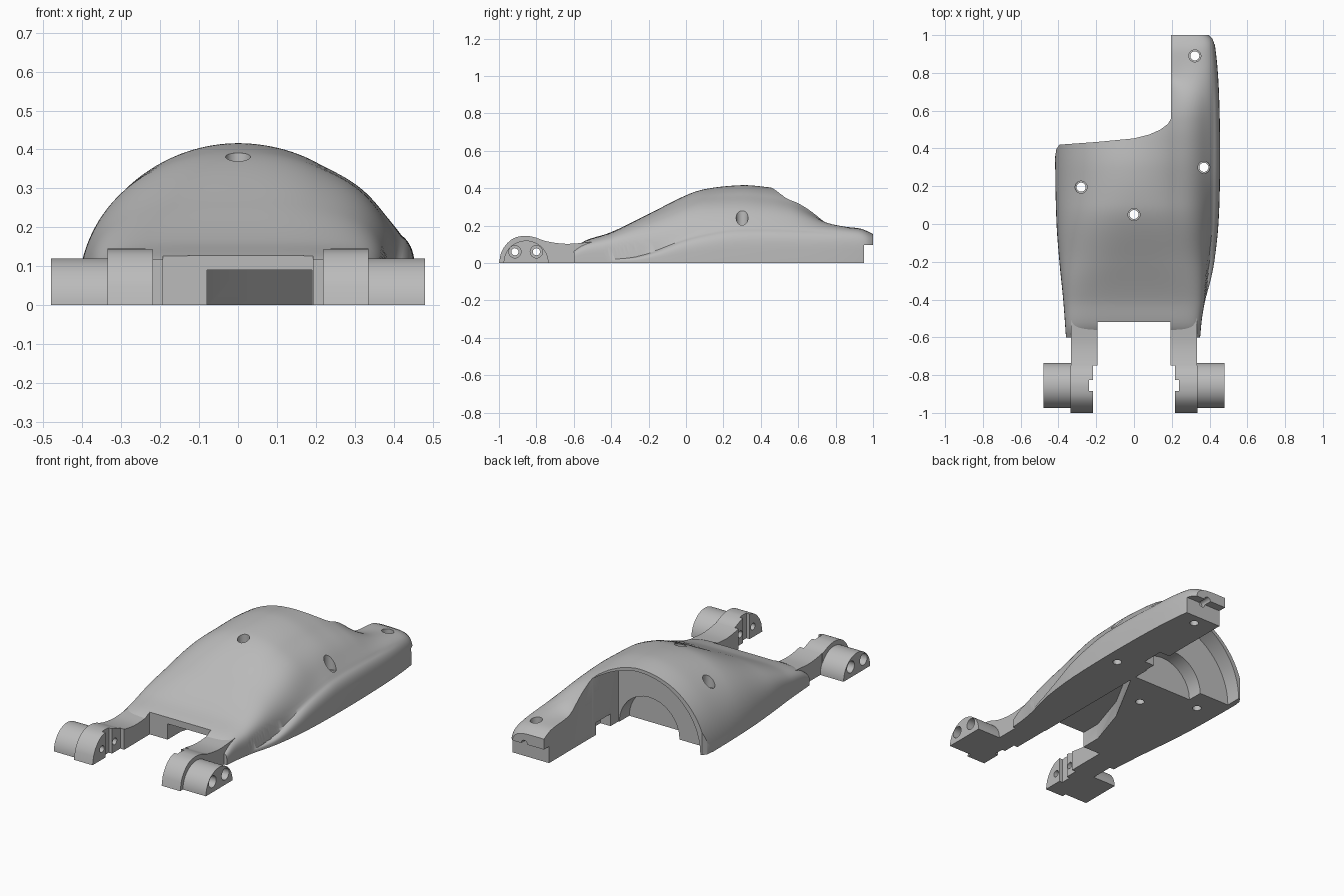
import bpy, bmesh, math

cube = bpy.data.objects.get("Cube")
if cube:
    bpy.data.objects.remove(cube, do_unlink=True)

grey = bpy.data.materials.new("grey_plastic")
grey.use_nodes = True
grey.diffuse_color = (0.5, 0.5, 0.5, 1)
grey.node_tree.nodes["Principled BSDF"].inputs["Base Color"].default_value = (0.5, 0.5, 0.5, 1)


def curve(points, t):
    """Smooth interpolation through (position, value) points."""
    if t <= points[0][0]:
        return points[0][1]
    if t >= points[-1][0]:
        return points[-1][1]
    i = next(k for k in range(len(points) - 1) if t <= points[k + 1][0])

    def slope(k):
        a, b = points[max(k - 1, 0)], points[min(k + 1, len(points) - 1)]
        return (b[1] - a[1]) / (b[0] - a[0])

    (x0, y0), (x1, y1) = points[i], points[i + 1]
    d = x1 - x0
    s = (t - x0) / d
    return ((2 * s**3 - 3 * s**2 + 1) * y0 + (s**3 - 2 * s**2 + s) * d * slope(i)
            + (3 * s**2 - 2 * s**3) * y1 + (s**3 - s**2) * d * slope(i + 1))


def make(name, bm):
    bmesh.ops.recalc_face_normals(bm, faces=bm.faces)
    mesh = bpy.data.meshes.new(name)
    bm.to_mesh(mesh)
    bm.free()
    mesh.materials.append(grey)
    obj = bpy.data.objects.new(name, mesh)
    bpy.context.collection.objects.link(obj)
    return obj


def prism(name, profile, axis, lo, hi):
    """Extrude a 2D profile along one axis."""
    place = {"x": lambda p, c: (c, p[0], p[1]),
             "y": lambda p, c: (p[0], c, p[1]),
             "z": lambda p, c: (p[0], p[1], c)}[axis]
    bm = bmesh.new()
    ends = [[bm.verts.new(place(p, c)) for p in profile] for c in (lo, hi)]
    for end in ends:
        bm.faces.new(end)
    n = len(profile)
    for i in range(n):
        j = (i + 1) % n
        bm.faces.new((ends[0][i], ends[0][j], ends[1][j], ends[1][i]))
    return make(name, bm)


def box(name, x, y, z):
    return prism(name, [(x[0], y[0]), (x[1], y[0]), (x[1], y[1]), (x[0], y[1])], "z", *z)


def arc(cx, cy, r, start=0, end=360, n=32):
    return [(cx + r * math.cos(math.radians(start + (end - start) * i / n)),
             cy + r * math.sin(math.radians(start + (end - start) * i / n)))
            for i in range(n + (abs(end - start) < 360))]


def cut(obj, cutter):
    mod = obj.modifiers.new("cut", "BOOLEAN")
    mod.operation = "DIFFERENCE"
    mod.solver = "EXACT"
    mod.object = cutter
    bpy.context.view_layer.update()
    bpy.context.view_layer.objects.active = obj
    bpy.ops.object.modifier_apply(modifier=mod.name)
    bpy.data.objects.remove(cutter, do_unlink=True)


def ramp(lo, hi, t):
    s = min(max((t - lo) / (hi - lo), 0), 1)
    return s * s * (3 - 2 * s)


# Shell shape along its length: dome height, half width, fullness, side rail
dome_h = [(-.6, .075), (-.56, .108), (-.52, .127), (-.4, .165), (-.2, .262), (0, .362), (.1, .395),
          (.3, .416), (.44, .405), (.52, .39), (.6, .36), (.7, .28), (.8, .16), (.86, .06), (.9, 0)]
half_w = [(-.6, .36), (-.4, .375), (-.2, .395), (0, .41), (.3, .417), (1, .417)]
fullness = [(-.6, 6), (-.4, 5), (-.2, 3.2), (0, 2.4), (.25, 2), (1, 2)]
rail_h = [(-.6, .03), (-.3, .035), (-.2, .06), (0, .145), (.2, .193), (.3, .202), (.5, .202),
          (.7, .195), (.88, .19), (.94, .182), (1, .155)]
rail_x = [(-.6, .35), (-.5, .36), (-.4, .378), (-.3, .405), (-.2, .425), (0, .447), (.3, .456),
          (.6, .453), (.8, .444), (.95, .428), (.98, .418), (1, .4)]


def top(x, y):
    xr = curve(rail_x, y)
    w = curve(half_w, y)
    if x > 0:
        w = min(w, xr)
    p = curve(fullness, y)
    a = max(curve(dome_h, y), 0) * max(1 - min(abs(x) / w, 1)**p, 0)**(1 / p)
    t = min(max((x - .2) / (xr - .2), 0), 1)
    b = curve(rail_h, y) * ramp(0, .2, x) * max(1 - t**5, 0)**(1 / 5)
    blend = .03 + .23 * ramp(.2, .36, x)
    return max((a + b + math.sqrt((a - b)**2 + blend * a * b)) / 2, .005)


# Main shell with its long side rail
bm = bmesh.new()
ROWS, COLS = 80, 80
upper, lower = [], []
for r in range(ROWS + 1):
    y = -.6 + 1.6 * r / ROWS
    xl, xr = -curve(half_w, y), curve(rail_x, y)
    xs = [(xl + xr) / 2 - (xr - xl) / 2 * math.cos(math.pi * c / COLS) for c in range(COLS + 1)]
    upper.append([bm.verts.new((x, y, top(x, y))) for x in xs])
    lower.append([bm.verts.new((x, y, 0)) for x in xs])
for r in range(ROWS):
    for c in range(COLS):
        for g in (upper, lower):
            bm.faces.new((g[r][c], g[r][c + 1], g[r + 1][c + 1], g[r + 1][c]))
    for c in (0, COLS):
        bm.faces.new((upper[r][c], upper[r + 1][c], lower[r + 1][c], lower[r][c]))
for r in (0, ROWS):
    for c in range(COLS):
        bm.faces.new((upper[r][c], upper[r][c + 1], lower[r][c + 1], lower[r][c]))
shell = make("shell", bm)

# Curved back edge and front opening between the legs
edge = [(-.6, .36), (-.416, .36), (-.412, .395), (-.395, .42), (-.2, .434), (0, .453), (.08, .473),
        (.14, .5), (.18, .53), (.197, .56), (.197, 1.2), (-.6, 1.2)]
cut(shell, prism("back_cutter", edge, "z", -.1, .6))
cut(shell, box("front_cutter", (-.193, .193), (-.7, -.52), (-.1, .3)))

# Hollow under the rear rim, round recess and tapering floor channel
hollow = [(.196, -.1)] + arc(0, 0, .385, math.degrees(math.acos(.196 / .385)), 180) + [(-.385, -.1)]
cut(shell, prism("hollow_cutter", hollow, "y", .33, .8))
cut(shell, prism("recess_cutter", arc(0, 0, .19), "y", .24, .4))
channel = [(-.08, -.7), (-.08, -.4), (0, -.15), (.19, .2), (.19, -.7)]
cut(shell, prism("channel_cutter", channel, "z", -.1, .09))

# Stepped, grooved end of the rail and notch on its inner side
cut(shell, box("step_cutter", (.1, .6), (.953, 1.1), (-.1, .095)))
cut(shell, prism("end_groove_cutter", arc(.32, .095, .02, n=16), "y", .93, 1.1))
cut(shell, box("notch_cutter", (.1, .26), (.4, .53), (-.1, .07)))

# Vertical screw holes with a wider mouth
for x, y in ((-.28, .195), (0, .05), (.37, .3), (.322, .89)):
    cut(shell, prism("hole_cutter", arc(x, y, .024, n=24), "z", -.1, .6))
    cut(shell, prism("mouth_cutter", arc(x, y, .032, n=24), "z", top(x, y) - .05, .6))
parts = [shell]

# Legs, feet and round pivots on both sides
leg_top = [(-1, 0), (-.992, .045), (-.965, .095), (-.92, .133), (-.86, .145), (-.81, .138),
           (-.75, .117), (-.65, .103), (-.55, .108), (-.44, .12)]


def leg_profile(lo, hi, n=28):
    ys = [lo + (hi - lo) * i / n for i in range(n + 1)]
    pts = [(y, curve(leg_top, y)) for y in ys]
    if pts[0][1] > 0:
        pts.insert(0, (lo, 0))
    return pts + [(hi, 0)]


for side, s in (("left", 1), ("right", -1)):
    leg = prism(side + "_leg", leg_profile(-.75, -.44), "x", s * .193, s * .333)
    foot = prism(side + "_foot", leg_profile(-1, -.75), "x", s * .218, s * .335)
    pivot = prism(side + "_pivot", arc(-.855, 0, .12, 0, 180), "x", s * .33, s * .48)
    lo, hi = sorted((s * .2, s * .238))
    cut(foot, box("groove_cutter", (lo, hi), (-.885, -.825), (-.1, .3)))
    for y in (-.915, -.8):
        for part in (foot, pivot):
            cut(part, prism("pin_cutter", arc(y, .06, .019, n=24), "x", s * .1, s * .6))
        cut(pivot, prism("pin_mouth_cutter", arc(y, .06, .033, n=24), "x", s * .36, s * .6))
    parts += [leg, foot, pivot]

# Smooth shading with crisp edges
bpy.ops.object.select_all(action="DESELECT")
for part in parts:
    part.select_set(True)
bpy.context.view_layer.objects.active = shell
bpy.ops.object.shade_smooth_by_angle(angle=math.radians(32))
